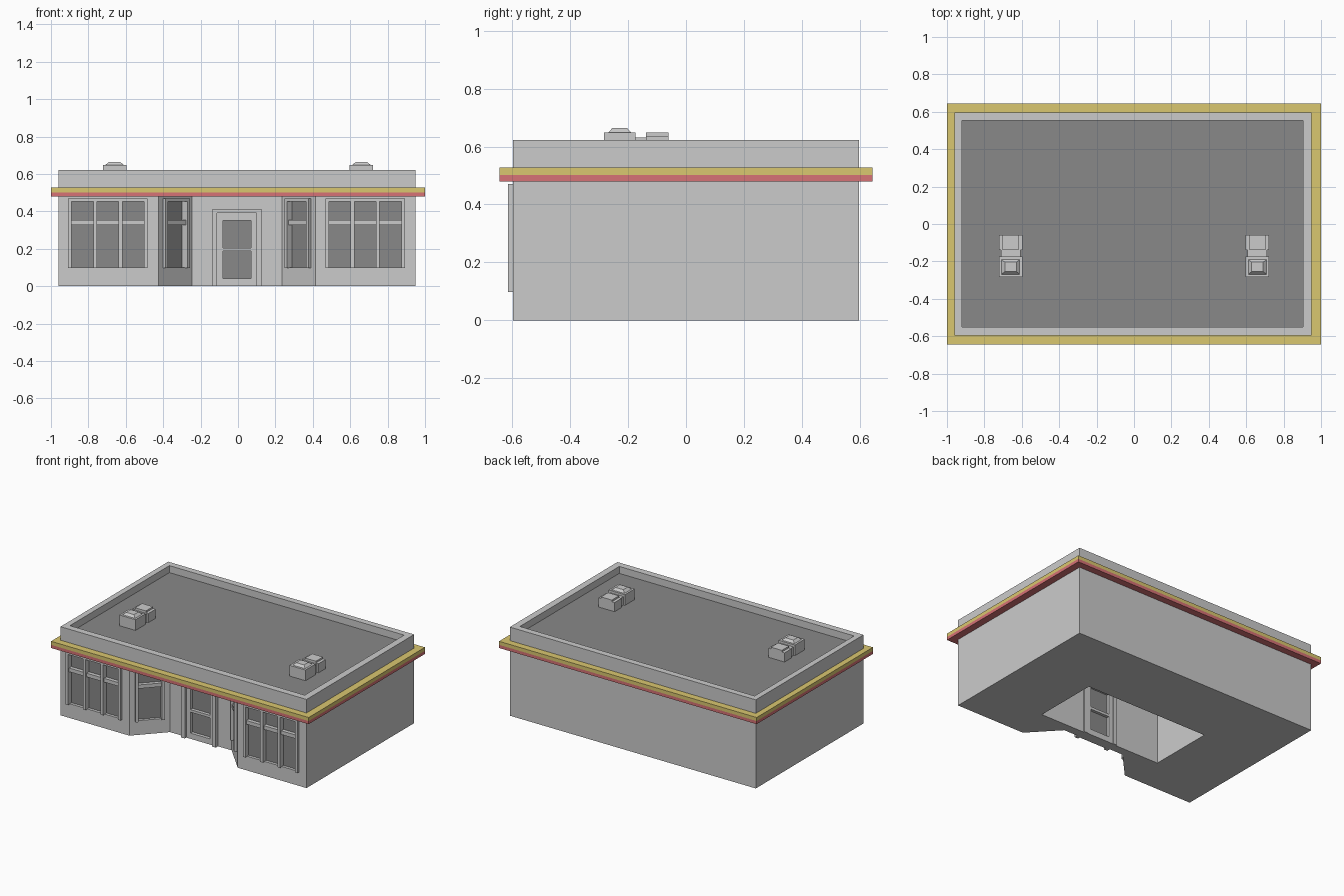
import bpy, bmesh, math
from mathutils import Matrix, Vector

if "Cube" in bpy.data.objects:
    bpy.data.objects.remove(bpy.data.objects["Cube"])

X0, X1, Y = -0.96, 0.95, 0.597      # wall extents
REC = -0.405                        # recessed entrance wall


def material(name, rgb):
    m = bpy.data.materials.new(name)
    m.diffuse_color = (*rgb, 1)
    m.use_nodes = True
    m.node_tree.nodes["Principled BSDF"].inputs["Base Color"].default_value = m.diffuse_color
    return m


YELLOW = material("yellow_trim", (0.70, 0.57, 0.16))
RED = material("red_trim", (0.68, 0.17, 0.18))
DARK = material("dark_grey", (0.25, 0.25, 0.25))


def finish(name, bm, mat=None):
    bmesh.ops.recalc_face_normals(bm, faces=bm.faces)
    me = bpy.data.meshes.new(name)
    bm.to_mesh(me)
    bm.free()
    ob = bpy.data.objects.new(name, me)
    bpy.context.collection.objects.link(ob)
    if mat:
        me.materials.append(mat)
    return ob


def box(name, x, y, z, mat=None, at=Matrix(), taper=1.0):
    """Box from (min, max) ranges; taper shrinks the top face."""
    bm = bmesh.new()
    bmesh.ops.create_cube(bm, size=1)
    mid = [(r[0] + r[1]) / 2 for r in (x, y, z)]
    for v in bm.verts:
        k = taper if v.co.z > 0 else 1
        v.co = Vector((mid[0] + v.co.x * k * (x[1] - x[0]),
                       mid[1] + v.co.y * k * (y[1] - y[0]),
                       mid[2] + v.co.z * (z[1] - z[0])))
    bm.transform(at)
    return finish(name, bm, mat)


def prism(name, outline, z0, z1):
    bm = bmesh.new()
    face = bm.faces.new([bm.verts.new((x, y, z0)) for x, y in outline])
    up = bmesh.ops.extrude_face_region(bm, geom=[face])["geom"]
    bmesh.ops.translate(bm, vec=(0, 0, z1 - z0),
                        verts=[g for g in up if isinstance(g, bmesh.types.BMVert)])
    return finish(name, bm)


def carve(ob, cutters):
    """Subtract the cutters, then delete them."""
    for c in cutters:
        c.hide_render = True
        m = ob.modifiers.new("cut", 'BOOLEAN')
        m.operation, m.solver, m.object = 'DIFFERENCE', 'EXACT', c
    dg = bpy.context.evaluated_depsgraph_get()
    me = bpy.data.meshes.new_from_object(ob.evaluated_get(dg))
    ob.modifiers.clear()
    ob.data = me
    for c in cutters:
        bpy.data.objects.remove(c)


cutters = []


def window(name, at, x0, x1, columns):
    """Window in a wall: local x runs along the wall, -y points outward."""
    bar, out, z0, z1 = 0.02, -0.017, 0.097, 0.47
    cutters.append(box("cutter", (x0 + .002, x1 - .002), (-0.05, 0.03),
                       (z0 + .003, z1 - .002), None, at))
    box(name + "_glass", (x0, x1), (0.02, 0.035), (z0, z1), DARK, at)
    step = (x1 - x0 - bar) / columns
    for i in range(columns + 1):
        a = x0 + i * step
        box(f"{name}_post_{i}", (a, a + bar), (out, 0.025), (z0, z1 - .017), None, at)
    box(name + "_head", (x0, x1), (out, 0.025), (z1 - .018, z1), None, at)
    box(name + "_transom", (x0, x1), (-0.006, 0.025), (0.327, 0.353), None, at)


# Walls with a recessed, splayed entrance
walls = prism("walls", [(X0, -Y), (-0.425, -Y), (-0.245, REC), (0.235, REC),
                        (0.415, -Y), (X1, -Y), (X1, Y), (X0, Y)], 0, 0.49)

# Shop windows on the front and on the splayed walls
front = Matrix.Translation((0, -Y, 0))
window("left_window", front, -0.909, -0.483, 3)
window("right_window", front, 0.467, 0.893, 3)
splay = math.atan2(REC + Y, 0.18)
for name, cx, ang in (("left_splay_window", -0.335, splay),
                      ("right_splay_window", 0.325, -splay)):
    at = Matrix.Translation((cx, (REC - Y) / 2, 0)) @ Matrix.Rotation(ang, 4, 'Z')
    window(name, at, -0.095, 0.095, 1)

# Open-bottomed entrance room and doorway
cutters.append(box("room_cutter", (-0.482, 0.47), (-0.345, 0.116), (-0.1, 0.47)))
cutters.append(box("doorway_cutter", (-0.112, 0.10), (-0.5, -0.3), (-0.1, 0.39)))
carve(walls, cutters)

# Door surround, door leaf and glass
for side, a, b in (("left", -0.14, -0.112), ("right", 0.10, 0.128)):
    box(f"door_jamb_{side}", (a, b), (REC - 0.025, -0.335), (0, 0.39))
box("door_lintel", (-0.14, 0.128), (REC - 0.025, -0.335), (0.39, 0.41))
leaf = (REC - 0.008, -0.34)
for side, a, b in (("left", -0.112, -0.08), ("right", 0.07, 0.10)):
    box(f"door_stile_{side}", (a, b), leaf, (0, 0.39))
for part, a, b in (("bottom", 0, 0.04), ("middle", 0.187, 0.205), ("top", 0.352, 0.39)):
    box(f"door_rail_{part}", (-0.08, 0.07), leaf, (a, b))
box("door_glass", (-0.08, 0.07), (REC + 0.015, -0.36), (0.04, 0.352), DARK)

# Overhanging two-colour fascia
box("red_fascia", (-1, 1), (-0.645, 0.645), (0.48, 0.502), RED)
box("yellow_fascia", (-1, 1), (-0.645, 0.645), (0.502, 0.527), YELLOW)

# Parapet and sunken roof deck
parapet = box("parapet", (X0, X1), (-Y, Y), (0.52, 0.622))
inner_x, inner_y = (-0.92, 0.903), (-0.55, 0.553)
carve(parapet, [box("roof_cutter", inner_x, inner_y, (0.565, 0.7))])
box("roof_deck", inner_x, inner_y, (0.56, 0.573), DARK)

# Rooftop air units: rear box, duct, front box with tapered cap
for side, cx in (("left", -0.66), ("right", 0.66)):
    box(f"vent_rear_{side}", (cx - .063, cx + .063), (-0.139, -0.06), (0.57, 0.637))
    box(f"vent_rear_top_{side}", (cx - .042, cx + .042), (-0.139, -0.06), (0.63, 0.649))
    box(f"vent_duct_{side}", (cx - .052, cx + .052), (-0.18, -0.135), (0.57, 0.632))
    box(f"vent_front_{side}", (cx - .063, cx + .063), (-0.284, -0.175), (0.57, 0.648))
    box(f"vent_cap_{side}", (cx - .05, cx + .05), (-0.27, -0.188), (0.647, 0.664),
        None, Matrix(), 0.62)
